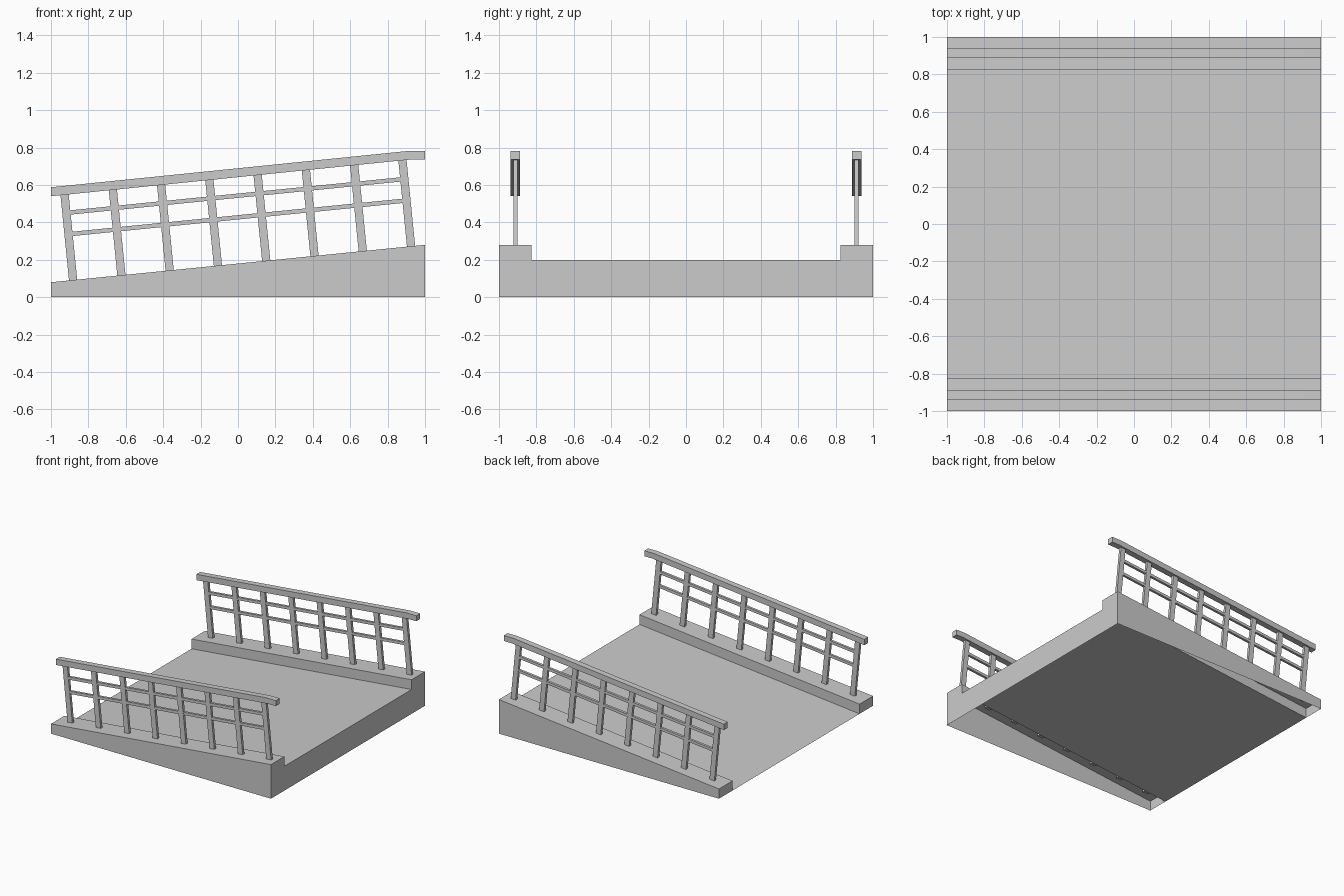
import bpy, bmesh, math

if "Cube" in bpy.data.objects:
    bpy.data.objects.remove(bpy.data.objects["Cube"])

ANG = math.atan(0.1)                 # ramp slope
C, S = math.cos(ANG), math.sin(ANG)
RAIL_Y = 0.912


def make_object(name, bm, mirror=False):
    bmesh.ops.recalc_face_normals(bm, faces=bm.faces[:])
    mesh = bpy.data.meshes.new(name)
    bm.to_mesh(mesh)
    bm.free()
    ob = bpy.data.objects.new(name, mesh)
    bpy.context.collection.objects.link(ob)
    if mirror:
        mod = ob.modifiers.new("Mirror", 'MIRROR')
        mod.use_axis = (False, True, False)
        mod.use_mirror_merge = False
    return ob


def prism(bm, pts, width):
    """Extrude an x-z outline across the railing line."""
    a = [bm.verts.new((x, RAIL_Y - width / 2, z)) for x, z in pts]
    b = [bm.verts.new((x, RAIL_Y + width / 2, z)) for x, z in pts]
    bm.faces.new(a)
    bm.faces.new(b[::-1])
    n = len(pts)
    for i in range(n):
        j = (i + 1) % n
        bm.faces.new((a[i], b[i], b[j], a[j]))


def sloped_box(bm, u0, u1, d0, d1, width):
    """Box aligned with the curb slope: u along it, d above it."""
    pts = [(u * C - d * S, 0.18 + u * S + d * C)
           for u, d in ((u0, d0), (u1, d0), (u1, d1), (u0, d1))]
    prism(bm, pts, width)


# Ramp shell with raised curbs, open underneath
profile = [(-1, 0), (-1, .28), (-.825, .28), (-.825, .2),
           (.825, .2), (.825, .28), (1, .28), (1, 0)]
bm = bmesh.new()
high = [bm.verts.new((1, y, z)) for y, z in profile]
low = [bm.verts.new((-1, y, max(0, z - .2))) for y, z in profile]
for i in range(7):
    bm.faces.new((high[i], high[i + 1], low[i + 1], low[i]))
bm.faces.new(high)
bm.faces.new(low[:4])
bm.faces.new(low[4:])
make_object("ramp_deck", bm)

# Railing posts, square to the slope
bm = bmesh.new()
for i in range(8):
    u = -0.886 + i * 0.2594
    sloped_box(bm, u - .022, u + .022, -.02, .465, .022)
make_object("railing_posts", bm, mirror=True)

# Two thin middle rails
bm = bmesh.new()
for d in (.246, .361):
    sloped_box(bm, -.866, .91, d - .0115, d + .0115, .02)
make_object("middle_rails", bm, mirror=True)

# Handrail with a short level end at the top
bm = bmesh.new()
prism(bm, [(-1, .54), (.93, .737), (1, .737), (1, .782), (.91, .782), (-1, .588)], .05)
make_object("handrail", bm, mirror=True)
